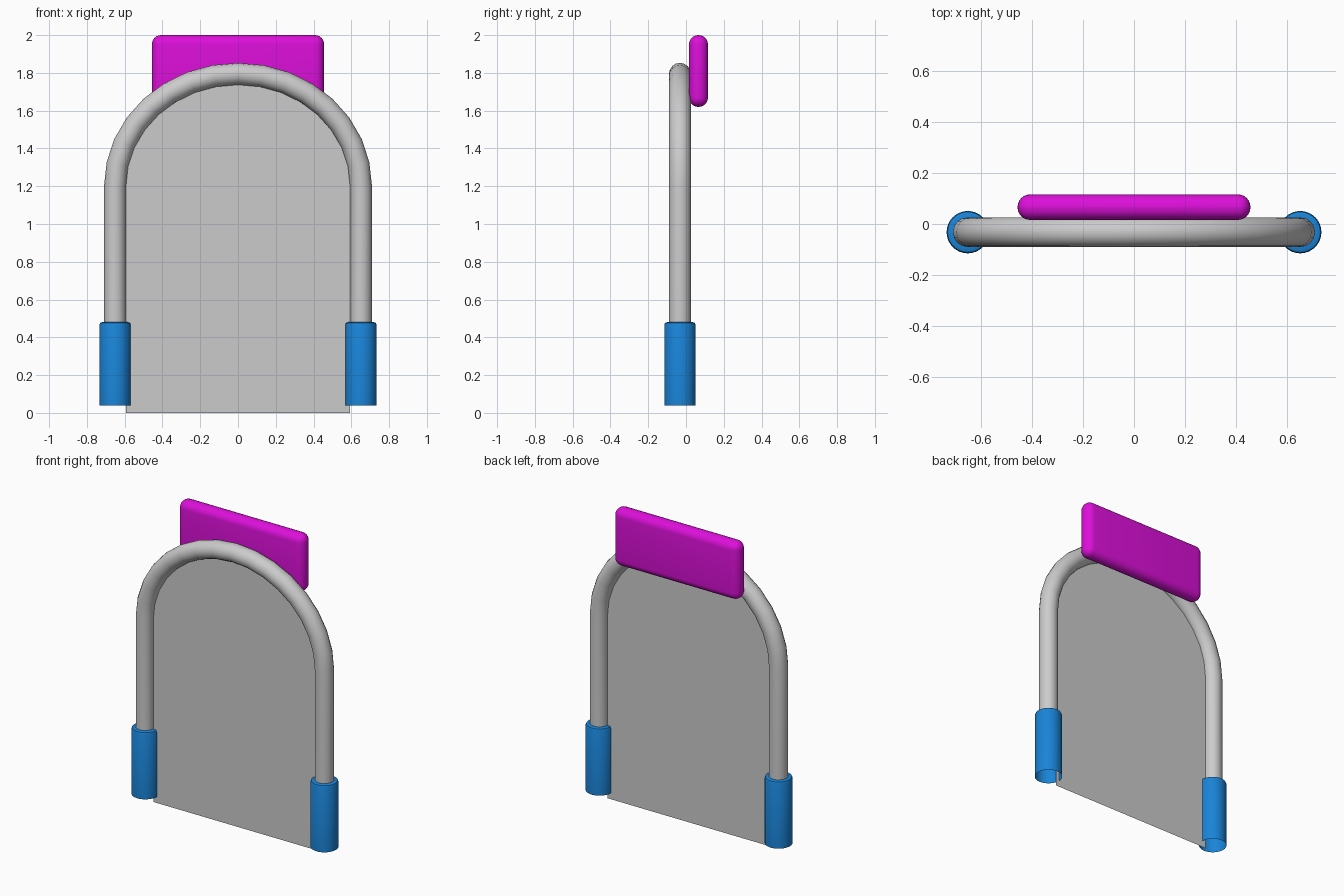
import bpy, bmesh, math

if "Cube" in bpy.data.objects:
    bpy.data.objects.remove(bpy.data.objects["Cube"])

LEG_X, TUBE_Y, TUBE_R = 0.651, -0.032, 0.058
ARCH_Z, ARCH_H = 1.2, 0.595


def material(name, color):
    m = bpy.data.materials.new(name)
    m.diffuse_color = color
    m.use_nodes = True
    m.node_tree.nodes["Principled BSDF"].inputs["Base Color"].default_value = m.diffuse_color
    return m


def add_mesh(name, bm, mat=None, smooth=None):
    me = bpy.data.meshes.new(name)
    bm.to_mesh(me)
    bm.free()
    ob = bpy.data.objects.new(name, me)
    bpy.context.collection.objects.link(ob)
    if mat:
        me.materials.append(mat)
    if smooth:
        finish(ob, smooth)
    return ob


def finish(ob, angle):
    bpy.ops.object.select_all(action='DESELECT')
    ob.select_set(True)
    bpy.context.view_layer.objects.active = ob
    if ob.type == 'CURVE':
        bpy.ops.object.convert(target='MESH')
    bpy.ops.object.shade_smooth_by_angle(angle=math.radians(angle))


def arch(rx, rz, bottom, n=16):
    """Outline of an arch: leg, half ellipse, leg."""
    pts = [(rx, TUBE_Y, bottom)]
    for i in range(n + 1):
        a = math.pi * i / n
        pts.append((rx * math.cos(a), TUBE_Y, ARCH_Z + rz * math.sin(a)))
    return pts + [(-rx, TUBE_Y, bottom)]


blue = material("blue", (0.01, 0.23, 0.68, 1))
magenta = material("magenta", (0.72, 0.005, 0.7, 1))

# Bent tube frame
cu = bpy.data.curves.new("tube_frame", 'CURVE')
cu.dimensions = '3D'
cu.bevel_depth = TUBE_R
cu.bevel_resolution = 6
sp = cu.splines.new('POLY')
path = arch(LEG_X, ARCH_H, 0.45)
sp.points.add(len(path) - 1)
for p, co in zip(sp.points, path):
    p.co = (*co, 1)
frame = bpy.data.objects.new("tube_frame", cu)
bpy.context.collection.objects.link(frame)
finish(frame, 40)

# Thin panel filling the arch
bm = bmesh.new()
inner = arch(LEG_X - TUBE_R, ARCH_H - TUBE_R, 0.0)
bm.faces.new([bm.verts.new(p) for p in inner])
add_mesh("panel", bm)

# Leg sleeves, open at the bottom
profile = [(0.083, 0.04), (0.083, 0.466), (0.079, 0.476), (0.069, 0.48), (0.05, 0.48)]
for side, label in ((-1, "left"), (1, "right")):
    bm = bmesh.new()
    n = 32
    rings = [[bm.verts.new((side * LEG_X + r * math.cos(2 * math.pi * i / n),
                            TUBE_Y + r * math.sin(2 * math.pi * i / n), z))
              for i in range(n)] for r, z in profile]
    for a, b in zip(rings, rings[1:]):
        for i in range(n):
            j = (i + 1) % n
            bm.faces.new((a[i], a[j], b[j], b[i]))
    add_mesh(label + "_leg_sleeve", bm, blue, 40)

# Rounded sign board behind the top of the arch
bm = bmesh.new()
bmesh.ops.create_cube(bm, size=1)
for v in bm.verts:
    v.co = (v.co.x * 0.912, v.co.y * 0.1 + 0.066, v.co.z * 0.38 + 1.81)
bmesh.ops.bevel(bm, geom=bm.edges[:], offset=0.049, segments=6, profile=0.5, affect='EDGES')
add_mesh("sign_board", bm, magenta, 40)
